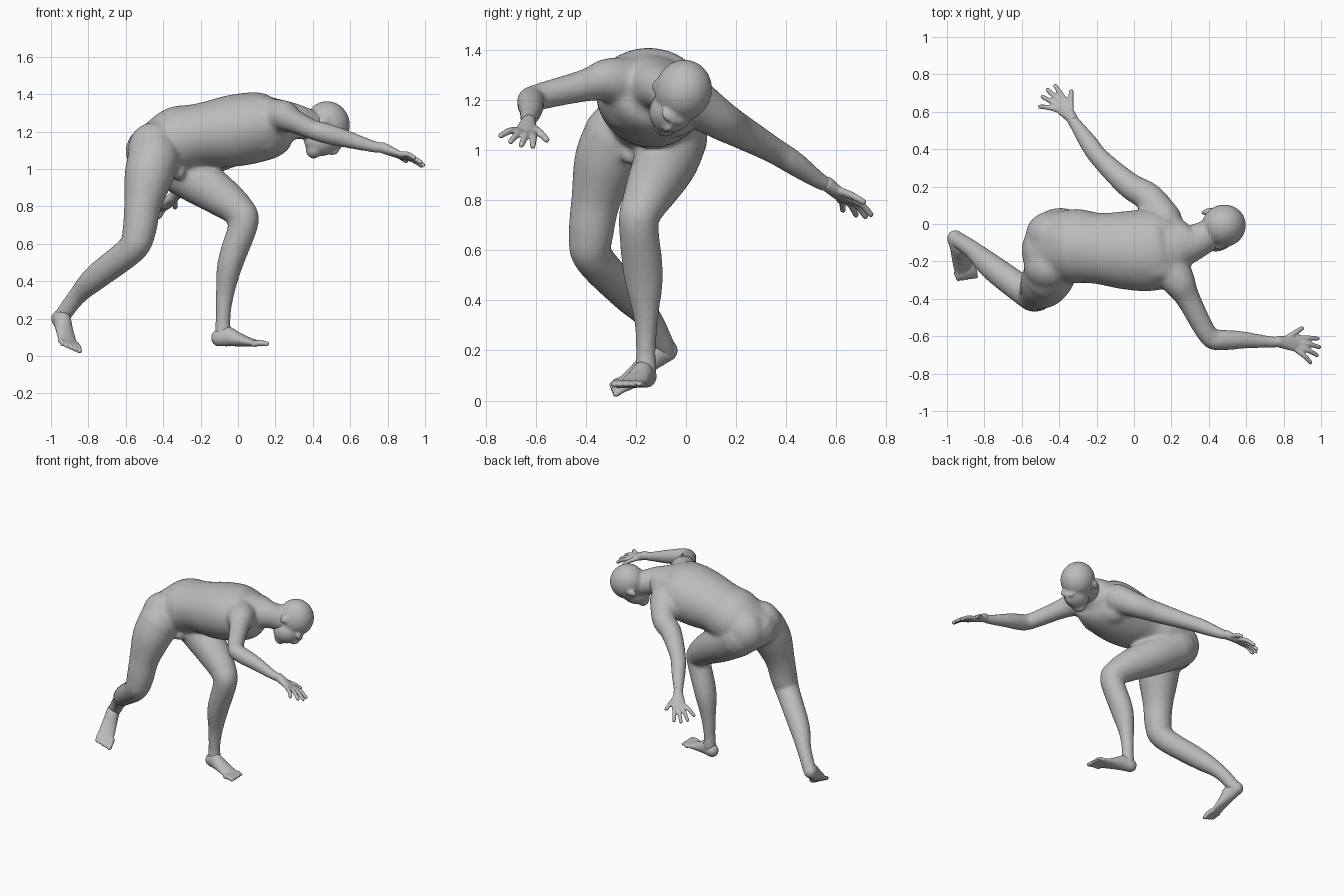
import bpy, bmesh, math
from mathutils import Vector, Matrix

cube = bpy.data.objects.get("Cube")
if cube:
    bpy.data.objects.remove(cube)

GREY = (0.5, 0.5, 0.5, 1)
skin = bpy.data.materials.new("plain grey")
skin.diffuse_color = GREY
skin.use_nodes = True
skin.node_tree.nodes["Principled BSDF"].inputs["Base Color"].default_value = GREY


def spline(pts, steps=5):
    """Smooth samples through points of the form x, y, z, side radius, up radius."""
    vs = [Vector(p if len(p) == 5 else (*p, p[3])) for p in pts]
    ext = [vs[0] * 2 - vs[1]] + vs + [vs[-1] * 2 - vs[-2]]
    out = []
    for a, b, c, d in zip(ext, ext[1:], ext[2:], ext[3:]):
        for i in range(steps):
            t = i / steps
            out.append(0.5 * (2 * b + (c - a) * t + (2 * a - 5 * b + 4 * c - d) * t * t
                              + (3 * b - a - 3 * c + d) * t ** 3))
    return out + [vs[-1]]


def loft(bm, pts, ref=(0, 0, 1), sides=20):
    """Closed tube with elliptical sections and rounded ends."""
    samples = spline(pts)
    pos = [Vector(v[:3]) for v in samples]
    last = len(samples) - 1
    tan = [(pos[min(i + 1, last)] - pos[max(i - 1, 0)]).normalized() for i in range(last + 1)]
    sections = [(p, t, v[3], v[4]) for p, t, v in zip(pos, tan, samples)]

    def cap(section, sign):
        p, t, a, b = section
        return [(p + t * sign * min(a, b) * math.sin(w), t, a * math.cos(w), b * math.cos(w))
                for w in (0.5, 1, 1.4)]

    sections = cap(sections[0], -1)[::-1] + sections + cap(sections[-1], 1)
    rings = []
    for p, t, a, b in sections:
        side = Vector(ref).cross(t).normalized()
        up = t.cross(side)
        turns = [k * math.tau / sides for k in range(sides)]
        rings.append([bm.verts.new(p + side * a * math.cos(w) + up * b * math.sin(w))
                      for w in turns])
    for lower, upper in zip(rings, rings[1:]):
        for k in range(sides):
            j = (k + 1) % sides
            bm.faces.new((lower[k], lower[j], upper[j], upper[k]))
    bm.faces.new(rings[0][::-1])
    bm.faces.new(rings[-1])


def blob(bm, centre, radii, frame=Matrix.Identity(3)):
    """Ellipsoid turned into a frame."""
    place = Matrix.Translation(centre) @ frame.to_4x4() @ Matrix.Diagonal((*radii, 1))
    bmesh.ops.create_uvsphere(bm, u_segments=24, v_segments=16, radius=1, matrix=place)


def digit(bm, base, tip, radius, lift):
    """Slightly bent finger or toe."""
    middle = (base + tip) / 2 + lift
    loft(bm, [(*base, radius * 1.1), (*middle, radius), (*tip, radius * 0.85)],
         ref=(0.3, 0.4, 1), sides=10)


def finish(name, bm, voxel, smooth):
    """Fuse overlapping forms into one soft skin."""
    mesh = bpy.data.meshes.new(name)
    bm.to_mesh(mesh)
    bm.free()
    mesh.materials.append(skin)
    for polygon in mesh.polygons:
        polygon.use_smooth = True
    ob = bpy.data.objects.new(name, mesh)
    bpy.context.collection.objects.link(ob)
    fuse = ob.modifiers.new("fuse", 'REMESH')
    fuse.mode = 'VOXEL'
    fuse.voxel_size = voxel
    fuse.use_smooth_shade = True
    soften = ob.modifiers.new("soften", 'SMOOTH')
    soften.factor = 0.5
    soften.iterations = smooth


# Torso and neck
body = bmesh.new()
loft(body, [(-.47, -.16, 1.1, .17, .13), (-.33, -.12, 1.15, .2, .18),
            (-.2, -.13, 1.18, .19, .17), (-.05, -.14, 1.2, .21, .19),
            (.08, -.14, 1.22, .22, .19), (.18, -.13, 1.23, .2, .17),
            (.26, -.11, 1.25, .14, .12), (.33, -.1, 1.25, .09, .09),
            (.42, -.05, 1.22, .08, .08)], ref=(0, .15, 1), sides=32)
buttock, chest, blade = (.14, .13, .15), (.1, .1, .09), (.12, .08, .07)
blob(body, (-.44, -.06, 1.1), buttock)
blob(body, (-.45, -.23, 1.1), buttock)
blob(body, (.13, -.05, 1.14), chest)
blob(body, (.14, -.22, 1.16), chest)
blob(body, (.11, -.04, 1.29), blade)
blob(body, (.12, -.23, 1.32), blade)
blob(body, (-.32, -.22, .98), (.04, .04, .04))

# Rear leg
loft(body, [(-.45, -.27, 1.06, .14), (-.48, -.32, .95, .13), (-.51, -.36, .8, .1),
            (-.53, -.38, .66, .09), (-.57, -.37, .57, .08), (-.76, -.23, .42, .07),
            (-.86, -.14, .32, .05), (-.95, -.08, .2, .045)], ref=(0, 1, .3))
# Front leg
loft(body, [(-.4, -.05, 1.06, .14), (-.25, -.08, .96, .13), (-.1, -.13, .86, .11),
            (0, -.17, .78, .09), (.03, -.19, .71, .08), (-.04, -.17, .5, .07, .08),
            (-.07, -.16, .33, .05), (-.08, -.16, .2, .04), (-.08, -.16, .12, .045)],
     ref=(0, 1, 0))
# Right arm, reaching ahead
loft(body, [(.17, -.2, 1.26, .11), (.24, -.31, 1.28, .09), (.29, -.4, 1.26, .066),
            (.4, -.6, 1.21, .054), (.47, -.62, 1.19, .056), (.58, -.62, 1.16, .048),
            (.72, -.63, 1.12, .033), (.79, -.63, 1.11, .03)])
# Left arm, swung back
loft(body, [(.16, .02, 1.2, .1), (.08, .14, 1.12, .08), (-.03, .21, 1.08, .07),
            (-.18, .35, 1, .054), (-.24, .43, .95, .05), (-.31, .53, .88, .036),
            (-.34, .57, .86, .03)])
finish("body", body, .01, 20)

# Head, tilted down and turned: columns are left, forward, up
forward = Vector((.35, -.14, -.92)).normalized()
left = Vector((-.4, .88, -.27))
left = (left - forward * left.dot(forward)).normalized()
crown = forward.cross(left)
frame = Matrix((left, forward, crown)).transposed()
head = bmesh.new()
blob(head, (.48, -.01, 1.24), (.113, .124, .118), frame)
blob(head, (.45, -.06, 1.155), (.084, .086, .1), frame)
blob(head, (.405, -.085, 1.1), (.05, .045, .04), frame)
# Nose bridge, nostrils, mouth and brow, each as drop along the face, depth and size
nose = Vector((.51, -.07, 1.095))
for drop, depth, radii in ((0, .006, (.014, .03, .036)), (.02, .004, (.02, .02, .013)),
                           (.055, .02, (.034, .026, .018)), (-.04, .035, (.06, .035, .02))):
    blob(head, nose - crown * drop - forward * depth, radii, frame)
ear_middle = Vector((.43, -.025, 1.23))
for side in (-1, 1):
    blob(head, ear_middle + left * side * .107, (.012, .026, .034), frame)
loft(head, [(.3, -.1, 1.25, .09), (.37, -.07, 1.24, .083), (.43, -.04, 1.22, .08)])
finish("head", head, .008, 7)


def hand(name, wrist, direction, thumbward):
    """Palm, four fanned fingers and a thumb."""
    wrist, ahead = Vector(wrist), Vector(direction).normalized()
    across = Vector(thumbward)
    across = (across - ahead * across.dot(ahead)).normalized()
    back = ahead.cross(across)
    back *= math.copysign(1, back.z)
    at = lambda along, aside: wrist + ahead * along + across * aside
    bm = bmesh.new()
    loft(bm, [(*at(-.01, 0), .03, .03), (*at(.05, 0), .038, .024), (*at(.1, 0), .044, .017)],
         ref=back)
    for i in range(4):
        reach = .23 - .012 * (i - 1) ** 2
        digit(bm, at(.1, .034 - .022 * i), at(reach, .045 * (1 - i)), .014, back * .01)
    digit(bm, at(.04, .025), at(.125, .09), .015, back * .004)
    finish(name, bm, .006, 2)


hand("right_hand", (.78, -.63, 1.11), (.9, -.12, -.38), (0, 1, -.2))
hand("left_hand", (-.335, .57, .86), (-.55, .64, -.54), (.6, .75, -.1))


def foot(name, heel, ball, up, inner):
    """Flat-soled foot with five toes, the big one on the inner side."""
    heel, ball, up = Vector(heel), Vector(ball), Vector(up).normalized()
    ahead = (ball - heel).normalized()
    across = up.cross(ahead).normalized() * inner
    bm = bmesh.new()
    loft(bm, [(*(heel.lerp(ball, t) + up * height), width, height)
              for t, width, height in ((0, .044, .046), (.2, .045, .054), (.5, .05, .038),
                                       (.8, .055, .024), (1, .057, .017))], ref=up)
    for i in range(5):
        base = ball + up * .015 + across * (2 - i) * .024
        reach = ahead * (.07 - .007 * i)
        digit(bm, base, base + reach, .0165 - .001 * i, up * .004)
    finish(name, bm, .006, 3)


foot("front_foot", (-.1, -.16, .05), (.1, -.22, .05), (0, 0, 1), -1)
foot("rear_foot", (-.975, -.055, .165), (-.915, -.235, .06), (.43, -.48, .77), 1)
